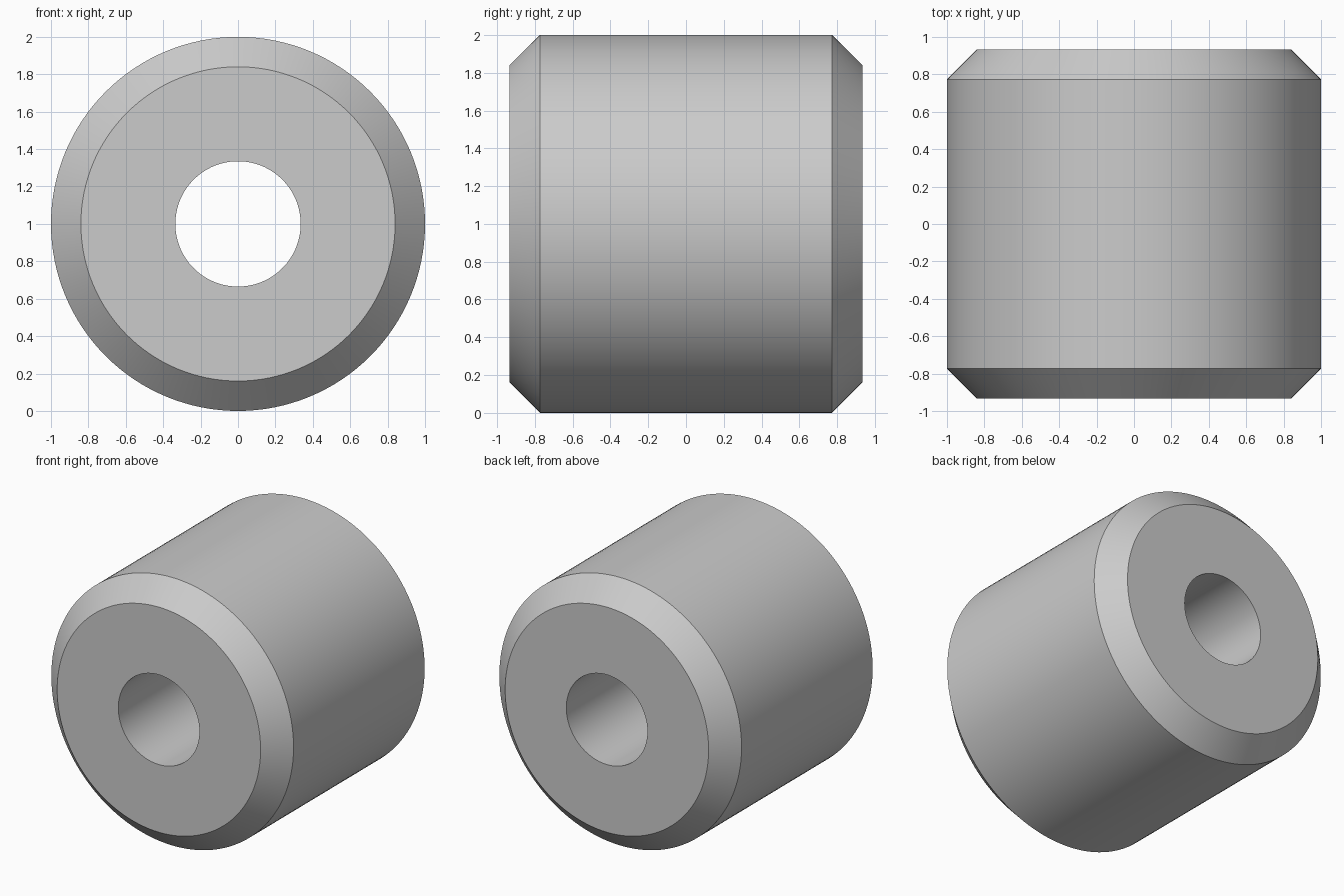
import bpy, bmesh, math

if "Cube" in bpy.data.objects:
    bpy.data.objects.remove(bpy.data.objects["Cube"])

SEGMENTS = 128
# Closed cross-section: (radius, position along y)
PROFILE = [(0.335, -0.933), (0.84, -0.933), (1.0, -0.773),
           (1.0, 0.773), (0.84, 0.933), (0.335, 0.933)]

# Chamfered bushing with through hole, lathed around the y axis
bm = bmesh.new()
rings = []
for i in range(SEGMENTS):
    a = 2 * math.pi * i / SEGMENTS
    rings.append([bm.verts.new((r * math.cos(a), y, 1 + r * math.sin(a)))
                  for r, y in PROFILE])
n = len(PROFILE)
for i in range(SEGMENTS):
    a, b = rings[i], rings[(i + 1) % SEGMENTS]
    for j in range(n):
        k = (j + 1) % n
        bm.faces.new((a[j], a[k], b[k], b[j]))
bmesh.ops.recalc_face_normals(bm, faces=bm.faces)

mesh = bpy.data.meshes.new("bushing")
bm.to_mesh(mesh)
bm.free()
bushing = bpy.data.objects.new("bushing", mesh)
bpy.context.collection.objects.link(bushing)

# Smooth round walls, sharp chamfer edges
bpy.context.view_layer.objects.active = bushing
bushing.select_set(True)
bpy.ops.object.shade_smooth_by_angle(angle=math.radians(30))
